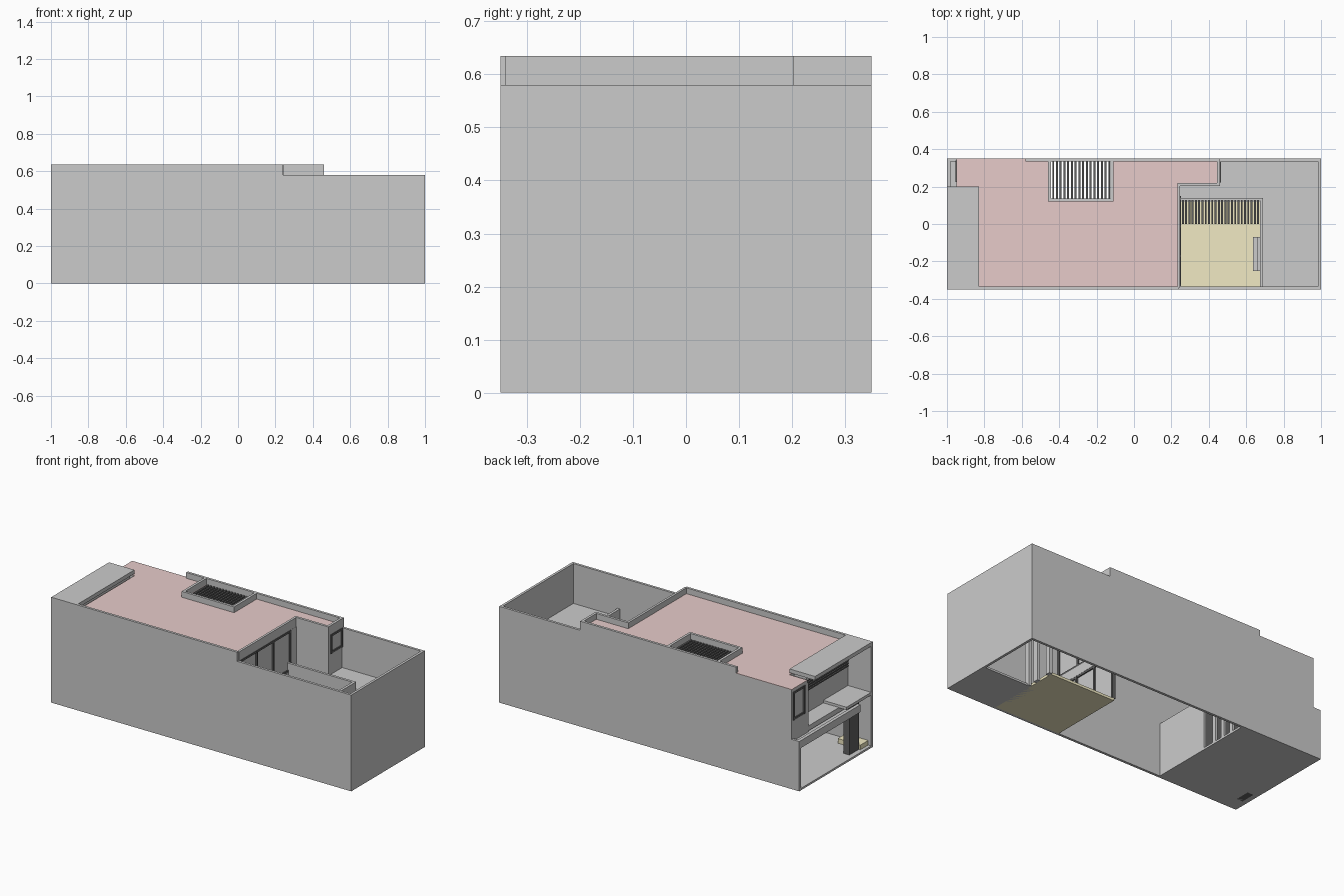
import bpy, bmesh


def material(name, r, g, b):
    m = bpy.data.materials.new(name)
    m.diffuse_color = (r, g, b, 1)
    return m


PINK = material("pink_roof", 0.80, 0.60, 0.59)
YELLOW = material("yellow_floor", 0.88, 0.82, 0.55)
DARK = material("dark_metal", 0.12, 0.12, 0.12)


def finish(name, bm, mat):
    bmesh.ops.recalc_face_normals(bm, faces=bm.faces)
    me = bpy.data.meshes.new(name)
    bm.to_mesh(me)
    bm.free()
    ob = bpy.data.objects.new(name, me)
    bpy.context.collection.objects.link(ob)
    if mat:
        me.materials.append(mat)
    return ob


def boxes(name, items, mat=None):
    """Several boxes (x0, x1, y0, y1, z0, z1) in one object."""
    bm = bmesh.new()
    for x0, x1, y0, y1, z0, z1 in items:
        vs = bmesh.ops.create_cube(bm, size=1)["verts"]
        for v in vs:
            v.co = (x1 if v.co.x > 0 else x0,
                    y1 if v.co.y > 0 else y0,
                    z1 if v.co.z > 0 else z0)
    return finish(name, bm, mat)


def prism(name, outline, lo, hi, plane="xy", mat=None):
    """Outline extruded along z (plane xy) or along y (plane xz)."""
    bm = bmesh.new()
    put = (lambda a, b, c: (a, b, c)) if plane == "xy" else (lambda a, b, c: (a, c, b))
    face = bm.faces.new([bm.verts.new(put(a, b, lo)) for a, b in outline])
    ext = bmesh.ops.extrude_face_region(bm, geom=[face])["geom"]
    for v in ext:
        if isinstance(v, bmesh.types.BMVert):
            v.co = put(v.co.x, v.co.y if plane == "xy" else v.co.z, hi)
    return finish(name, bm, mat)


def glazing(name, x, y0, y1, z0, z1, n):
    """Dark frame with n panes in a wall facing along x."""
    w = 0.012
    step = (y1 - y0 - w) / n
    bars = [(x - 0.01, x + 0.01, y0 + i * step, y0 + i * step + w, z0, z1)
            for i in range(n + 1)]
    bars += [(x - 0.009, x + 0.009, y0, y1, z, z + w) for z in (z0, z1 - w)]
    boxes(name + "_frame", bars, DARK)
    boxes(name + "_panes", [(x - 0.002, x + 0.002, y0, y1, z0, z1)])


H, L, T = 0.635, 0.58, 0.015      # parapet top, lower wall top, wall thickness
F0, F1 = 0.30, 0.34               # upper floor slab

# Outer walls
prism("front_wall", [(-1, 0), (1, 0), (1, L), (0.24, L), (0.24, H), (-1, H)],
      -0.35, -0.35 + T, "xz")
prism("back_wall", [(-1, 0), (1, 0), (1, L), (0.46, L), (0.46, H), (-0.58, H),
                    (-0.58, 0.597), (-0.95, 0.597), (-0.95, 0.30), (-1, 0.30)],
      0.35 - T, 0.35, "xz")
boxes("right_wall", [(1 - T, 1, -0.35, 0.35, 0, L)])

# Roof slab with a notch for the skylight
roof = [(-0.83, -0.335), (0.24, -0.335), (0.24, 0.21), (0.45, 0.21), (0.45, 0.338),
        (-0.12, 0.338), (-0.12, 0.13), (-0.445, 0.13), (-0.445, 0.338),
        (-0.58, 0.338), (-0.58, 0.35), (-0.95, 0.35), (-0.95, 0.20), (-0.83, 0.20)]
prism("roof_slab", roof, 0.575, 0.597)
prism("roof_covering", roof, 0.597, 0.60, mat=PINK)
prism("roof_parapet", [(0.232, -0.34), (0.246, -0.34), (0.246, 0.203), (0.46, 0.203),
                       (0.46, 0.345), (0.445, 0.345), (0.445, 0.218), (0.232, 0.218)],
      0.577, H)
boxes("entrance_canopy", [(-1, -0.83, -0.35, 0.20, 0.612, H),
                          (-0.93, -0.845, -0.33, 0.18, 0.58, 0.613)])

# Skylight kerb and slats
boxes("skylight_kerb", [(-0.46, -0.445, 0.12, 0.345, 0.57, H),
                        (-0.125, -0.11, 0.12, 0.345, 0.57, H),
                        (-0.445, -0.125, 0.12, 0.135, 0.57, H)])
boxes("skylight_slats", [(-0.437 + i * 0.02, -0.427 + i * 0.02, 0.13, 0.34, 0.58, 0.60)
                         for i in range(16)], DARK)

# Terrace floor around the patio opening, and its low parapet
prism("terrace_floor", [(0.68, -0.34), (0.99, -0.34), (0.99, 0.34), (0.24, 0.34),
                        (0.24, 0.13), (0.68, 0.13)], F0, F1)
prism("terrace_parapet", [(0.674, -0.34), (0.69, -0.34), (0.69, 0.14), (0.24, 0.14),
                          (0.24, 0.125), (0.674, 0.125)], 0.28, 0.39)

# Patio floor, step, pergola and ground slab
boxes("patio_floor", [(0.24, 0.675, -0.336, 0.12, 0.0, 0.015)], YELLOW)
boxes("patio_step", [(0.637, 0.69, -0.25, -0.07, 0, 0.03),
                     (0.637, 0.66, -0.25, -0.07, 0.03, 0.04)])
boxes("ground_slab_right", [(0.675, 0.99, -0.34, -0.05, 0, 0.012)])
boxes("pergola_slats", [(0.256 + i * 0.0175, 0.266 + i * 0.0175, 0, 0.127, 0.275, 0.30)
                        for i in range(24)], DARK)

# Patio facades
glazing("patio_upper_glazing", 0.24, -0.335, 0.15, 0.335, 0.58, 3)
glazing("patio_lower_glazing", 0.24, -0.335, 0.12, 0.015, 0.28, 3)
boxes("patio_edge_beam", [(0.23, 0.25, -0.34, 0.15, 0.28, 0.335)])
boxes("rear_room_walls", [(0.232, 0.247, 0.15, 0.218, F0, 0.58),
                          (0.24, 0.46, 0.203, 0.218, F0, 0.58),
                          (0.445, 0.46, 0.218, 0.34, F0, 0.47),
                          (0.445, 0.46, 0.218, 0.225, 0.47, 0.58)])
glazing("rear_room_window", 0.455, 0.222, 0.338, 0.465, 0.58, 1)
boxes("ground_columns", [(0.675, 0.695, y, y + 0.03, 0, 0.30)
                         for y in (-0.07, 0.0, 0.10)])

# Garage floor, ceiling and partition with door posts
boxes("garage_floor", [(-1, -0.46, -0.34, 0.34, 0, 0.012)])
boxes("upper_floor_left", [(-0.95, -0.46, -0.34, 0.34, F0 - 0.01, F1 - 0.02)])
boxes("garage_partition", [(-0.475, -0.46, -0.336, 0.03, 0, 0.29)] +
      [(-0.475, -0.46, y, y + 0.025, 0, 0.29) for y in (0.10, 0.17, 0.24, 0.31)])

# Left facade: balcony, window, louvre and entrance
boxes("balcony_beam", [(-1, -0.98, -0.235, 0.35, 0.255, 0.30),
                       (-0.985, -0.83, -0.235, 0.335, 0.26, 0.285)])
boxes("entrance_ledge", [(-1, -0.83, -0.335, -0.10, 0.318, 0.335)])
boxes("left_facade", [(-0.845, -0.83, -0.336, 0.20, 0.285, 0.46),
                      (-0.84, -0.83, -0.336, 0.20, 0.46, 0.58),
                      (-0.95, -0.83, 0.19, 0.205, 0.285, 0.58),
                      (-0.95, -0.935, 0.20, 0.34, 0.285, 0.42),
                      (-0.95, -0.935, 0.20, 0.23, 0.42, 0.58)])
glazing("left_window", -0.945, 0.225, 0.34, 0.41, 0.58, 1)
boxes("left_louvre", [(-0.86, -0.84, -0.32, 0.18, 0.46 + i * 0.015, 0.468 + i * 0.015)
                      for i in range(8)], DARK)
boxes("entrance_post", [(-0.97, -0.93, -0.26, -0.17, 0, 0.318)], DARK)
boxes("entrance_step", [(-0.98, -0.83, -0.335, -0.26, 0.01, 0.04)], YELLOW)
